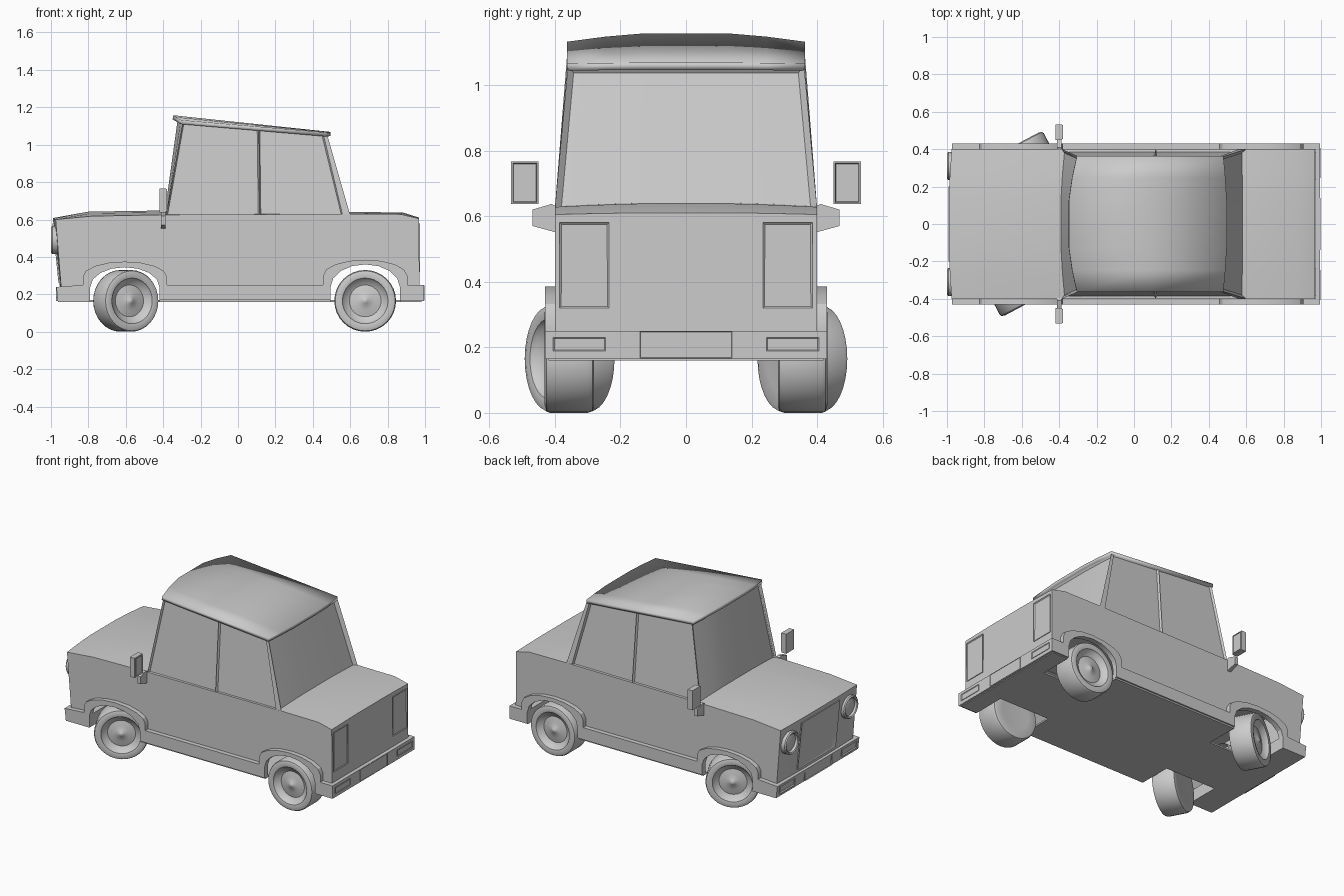
import bpy, bmesh, math
from mathutils import Matrix

if "Cube" in bpy.data.objects:
    bpy.data.objects.remove(bpy.data.objects["Cube"])

COLS = [(-1, 0), (-.68, .6), (-.35, 1), (.35, 1), (.68, .6), (1, 0)]  # (width fraction, crown)


def finish(name, bm, mirror=False, angle=30):
    bmesh.ops.recalc_face_normals(bm, faces=bm.faces)
    me = bpy.data.meshes.new(name)
    bm.to_mesh(me)
    bm.free()
    ob = bpy.data.objects.new(name, me)
    bpy.context.collection.objects.link(ob)
    if mirror:
        m = ob.modifiers.new("mirror", 'MIRROR')
        m.use_axis = (False, True, False)
    bpy.ops.object.select_all(action='DESELECT')
    ob.select_set(True)
    bpy.context.view_layer.objects.active = ob
    bpy.ops.object.shade_smooth_by_angle(angle=math.radians(angle))
    return ob


def prism(name, pts, place, a, b, mirror=False):
    """Extrude a 2D polygon from a to b; place(u, v, w) gives the 3D point."""
    bm = bmesh.new()
    r0 = [bm.verts.new(place(u, v, a)) for u, v in pts]
    r1 = [bm.verts.new(place(u, v, b)) for u, v in pts]
    bm.faces.new(r0)
    bm.faces.new(r1)
    n = len(pts)
    for i in range(n):
        j = (i + 1) % n
        bm.faces.new((r0[i], r0[j], r1[j], r1[i]))
    return finish(name, bm, mirror)


def along_y(u, v, w): return (u, w, v)
def along_x(u, v, w): return (w, u, v)


def box(name, x, y, z, mirror=False):
    return prism(name, [(x[0], z[0]), (x[1], z[0]), (x[1], z[1]), (x[0], z[1])],
                 along_y, y[0], y[1], mirror)


def panel(name, x, side, y, z, mirror=False, rot=0, rim=.01):
    """Thin plate with a raised rim, facing +x or -x."""
    bm = bmesh.new()
    bmesh.ops.create_cube(bm, size=1)
    bmesh.ops.scale(bm, vec=(.02, y[1] - y[0], z[1] - z[0]), verts=bm.verts)
    f = [f for f in bm.faces if f.normal.x * side > .9]
    bmesh.ops.inset_individual(bm, faces=f, thickness=rim, depth=-.006)
    bm.transform(Matrix.Translation((x - side * .006, sum(y) / 2, sum(z) / 2))
                 @ Matrix.Rotation(rot, 4, 'Y'))
    return finish(name, bm, mirror)


def lathe(name, prof, loc, turn, mirror=False, n=32):
    """Turn (radius, depth) points about the y axis, then rotate about z."""
    bm = bmesh.new()
    vs = [bm.verts.new((r, a, 0)) for r, a in prof]
    es = [bm.edges.new(p) for p in zip(vs, vs[1:])]
    bmesh.ops.spin(bm, geom=vs + es, cent=(0, 0, 0), axis=(0, 1, 0),
                   angle=2 * math.pi, steps=n)
    bmesh.ops.remove_doubles(bm, verts=bm.verts, dist=.0005)
    bm.transform(Matrix.Translation(loc) @ Matrix.Rotation(turn, 4, 'Z'))
    return finish(name, bm, mirror, 40)


def arch(cx, w, z0, h, n=8):
    return [(cx - w * math.cos(math.pi * i / n), z0 + h * math.sin(math.pi * i / n))
            for i in range(n + 1)]


FX, RX = -.605, .68          # wheel arch centres
open_f = arch(FX, .185, .24, .105)
open_r = arch(RX, .185, .24, .12)

# Body shell: side outline (xs, zs) bulging to (xc, zc) at the middle
chain = [(-.94, .17, -.945, .17), (-.975, .60, -.99, .608), (-.78, .618, -.80, .642),
         (-.4, .625, -.41, .648), (.6, .63, .6, .64), (.87, .628, .88, .638),
         (.968, .605, .968, .61), (.97, .17, .97, .17)]
bm = bmesh.new()
rows = [[bm.verts.new((a + (c - a) * t, .4 * f, b + (d - b) * t)) for f, t in COLS]
        for a, b, c, d in chain]
for r, s in zip(rows, rows[1:]):
    for i in range(len(COLS) - 1):
        bm.faces.new((r[i], r[i + 1], s[i + 1], s[i]))
under = ([(FX - .185, .17)] + open_f + [(FX + .185, .17), (RX - .185, .17)]
         + open_r + [(RX + .185, .17)])
for k, y in ((0, -.4), (-1, .4)):
    low = [bm.verts.new((x, y, z)) for x, z in reversed(under)]
    bm.faces.new([r[k] for r in rows] + low)
finish("body", bm)

# Floor, open around the wheels
for nm, x, w in (("front", (-.95, -.79), .42), ("middle", (-.42, .495), .42),
                 ("rear", (.865, .98), .42), ("spine", (-.79, .865), .2)):
    box("floor_" + nm, x, (-w, w), (.16, .17))

# Sill and wheel arch trim
top = ([(-.965, .24), (-.83, .25)] + arch(FX, .225, .295, .08)
       + [(-.38, .25), (.455, .25)] + arch(RX, .225, .30, .085) + [(.905, .25), (.97, .25)])
trim = top + [(.97, .165)] + under[::-1] + [(-.965, .165)]
prism("side_trim", trim, along_y, .395, .43, True)

# Bumpers with lamps and plates
prism("front_bumper", [(-.962, .16), (-.79, .16), (-.79, .24), (-.972, .24)],
      along_y, -.43, .43)
box("rear_bumper", (.865, .995), (-.43, .43), (.165, .25))
panel("front_plate", -.968, -1, (-.14, .14), (.165, .238), rim=.004)
panel("front_bumper_lamp", -.968, -1, (.245, .405), (.18, .225), True)
panel("rear_plate", .994, 1, (-.14, .14), (.168, .248), rim=.004)
panel("rear_bumper_lamp", .994, 1, (.245, .405), (.188, .23), True)

# Tail lights, grille and headlights
panel("tail_light_frame", .969, 1, (.235, .385), (.32, .58), True)
panel("grille", -.972, -1, (-.2, .2), (.26, .58), rot=-.1, rim=.015)
lathe("headlight", [(.075, -.04), (.075, .028), (.068, .035), (.06, .03), (.056, .016),
                    (.03, .024), (0, .027)], (-.965, .31, .49), math.pi / 2, True)

# Cabin: bottom and top rings, sloping sides with recessed windows
# ring entries: (bottom x, top x, width fraction, crown)
ring = [(-.385 - .02 * t, -.295 - .04 * t, -f, t) for f, t in COLS]
ring += [(.115, .11, -1, 0), (.56, .455, -1, 0)]
ring += [(.6, .475 + .015 * t, f, t) for f, t in COLS]
ring += [(.56, .455, 1, 0), (.115, .11, 1, 0)]


def roof_z(x): return 1.125 - (x + .295) * .085


bm = bmesh.new()
lo, hi = [], []
for xb, xt, f, t in ring:
    front = max(0, (.5 - xt) / .85)
    lo.append(bm.verts.new((xb, .4 * f, .622 + .02 * t)))
    hi.append(bm.verts.new((xt, .36 * f, roof_z(xt) + .018 * t * front)))
n = len(ring)
walls = [bm.faces.new((lo[i], lo[(i + 1) % n], hi[(i + 1) % n], hi[i])) for i in range(n)]
bm.faces.new(hi)
bmesh.ops.recalc_face_normals(bm, faces=bm.faces)
# walls: 0-4 windshield, 5-6 and 14-15 side windows, 8-12 rear window
sides = [walls[i] for i in (5, 6, n - 1, n - 2)]
bmesh.ops.inset_individual(bm, faces=sides, thickness=.01, depth=-.014)
bmesh.ops.inset_region(bm, faces=walls[0:5], thickness=.018, depth=-.014, use_even_offset=True)
bmesh.ops.inset_region(bm, faces=walls[8:13], thickness=.018, depth=-.02, use_even_offset=True)
finish("cabin", bm)

# Roof: crowned sheet, overhanging the windshield
bm = bmesh.new()
rows = []
for s in (0, .5, 1):
    row = []
    for f, t in COLS:
        x = (-.305 - .042 * t) * (1 - s) + (.478 + .018 * t) * s
        row.append(bm.verts.new((x, .363 * f, roof_z(x) + .006 + .022 * t * (1 - s * .8))))
    rows.append(row)
for r, s in zip(rows, rows[1:]):
    for i in range(len(COLS) - 1):
        bm.faces.new((r[i], s[i], s[i + 1], r[i + 1]))
roof = finish("roof", bm)
sol = roof.modifiers.new("thickness", 'SOLIDIFY')
sol.thickness = .022
sol.offset = -1

# Door mirrors
prism("mirror_arm", [(.395, .55), (.468, .57), (.468, .62), (.41, .637), (.395, .63)],
      along_x, -.412, -.388, True)
box("mirror_housing", (-.42, -.385), (.45, .533), (.637, .767), True)
panel("mirror_glass", -.384, 1, (.455, .528), (.642, .762), True, rim=.004)

# Wheels: the front pair is steered
tyre = [(0, -.07), (.10, -.072), (.145, -.075), (.16, -.07), (.165, -.055), (.165, .06),
        (.16, .07), (.142, .076), (.122, .072), (.115, .058), (.085, .042), (.05, .05),
        (.018, .056), (.012, .062), (0, .064)]
steer = math.radians(28)
lathe("front_wheel_left", tyre, (-.6, .355, .165), steer)
lathe("front_wheel_right", tyre, (-.6, -.355, .165), steer + math.pi)
lathe("rear_wheel", tyre, (.68, .355, .165), 0, True)
